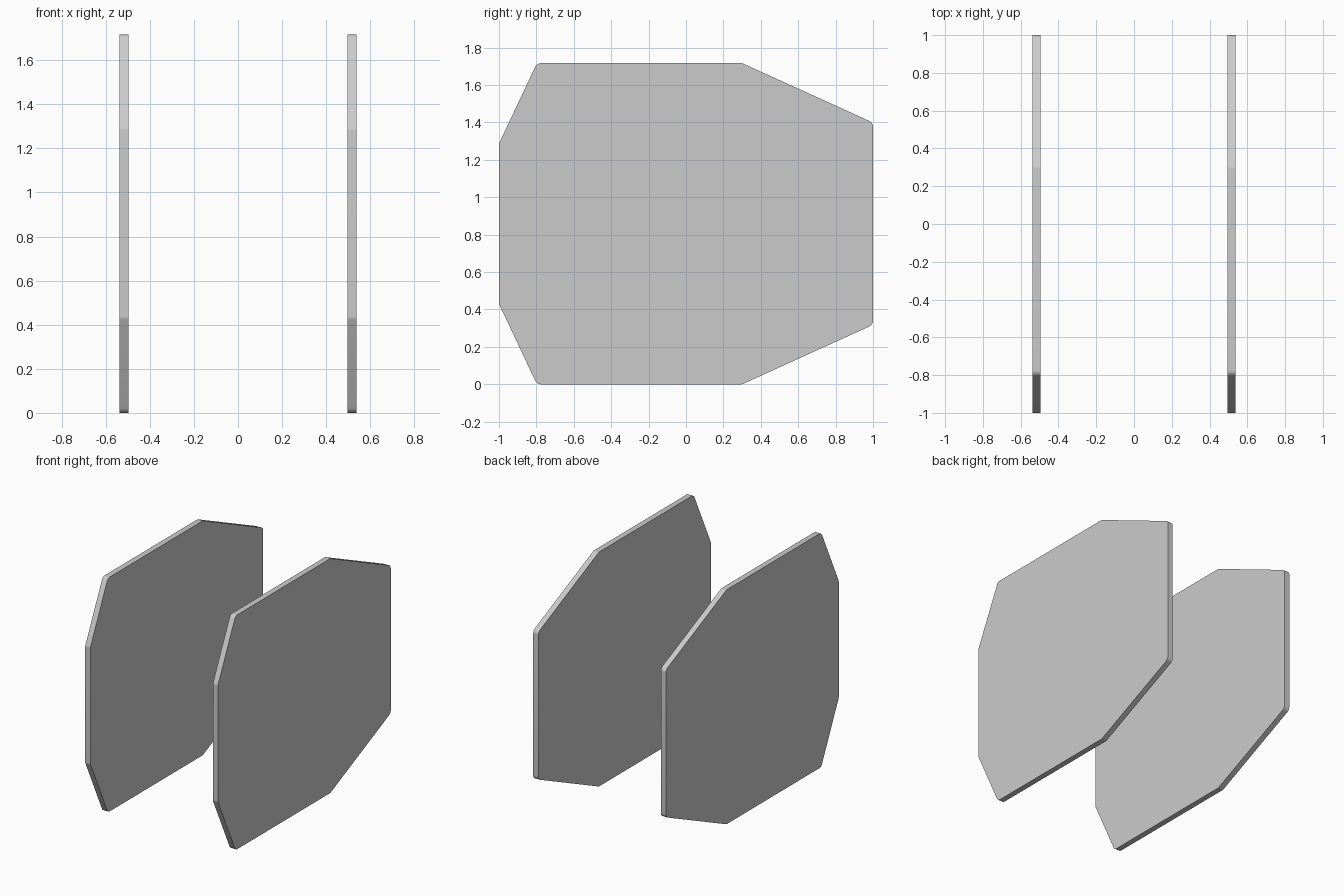
import bpy, bmesh
from mathutils import Vector

if "Cube" in bpy.data.objects:
    bpy.data.objects.remove(bpy.data.objects["Cube"])

# Side outline (y, z) before the corners are rounded
OUTLINE = [(-0.797, 0), (0.3, 0), (1, 0.318), (1, 1.399),
           (0.3, 1.717), (-0.797, 1.717), (-1, 1.287), (-1, 0.43)]
INNER, OUTER, RADIUS, STEPS = 0.496, 0.538, 0.035, 5


def rounded(points):
    """Replace each corner with a small tangent arc."""
    pts = [Vector(p) for p in points]
    result = []
    for i, p in enumerate(pts):
        a = (pts[i - 1] - p).normalized()
        b = (pts[(i + 1) % len(pts)] - p).normalized()
        half = a.angle(b) / 2
        from_dir = (a + b).normalized()
        import math
        centre = p + from_dir * (RADIUS / math.sin(half))
        start = p + a * (RADIUS / math.tan(half)) - centre
        end = p + b * (RADIUS / math.tan(half)) - centre
        for s in range(STEPS + 1):
            t = s / STEPS
            result.append(centre + (start.lerp(end, t)).normalized() * RADIUS)
    return result


def side_plate(name, x0, x1):
    bm = bmesh.new()
    face = bm.faces.new([bm.verts.new((x0, p.x, p.y)) for p in rounded(OUTLINE)])
    ext = bmesh.ops.extrude_face_region(bm, geom=[face], use_keep_orig=True)
    moved = [g for g in ext["geom"] if isinstance(g, bmesh.types.BMVert)]
    bmesh.ops.translate(bm, verts=moved, vec=(x1 - x0, 0, 0))
    bmesh.ops.recalc_face_normals(bm, faces=bm.faces)
    mesh = bpy.data.meshes.new(name)
    bm.to_mesh(mesh)
    bm.free()
    obj = bpy.data.objects.new(name, mesh)
    bpy.context.collection.objects.link(obj)
    bpy.ops.object.select_all(action='DESELECT')
    obj.select_set(True)
    bpy.context.view_layer.objects.active = obj
    bpy.ops.object.shade_smooth_by_angle()


# Matching pair of upright panels
side_plate("left_side_panel", -OUTER, -INNER)
side_plate("right_side_panel", INNER, OUTER)
